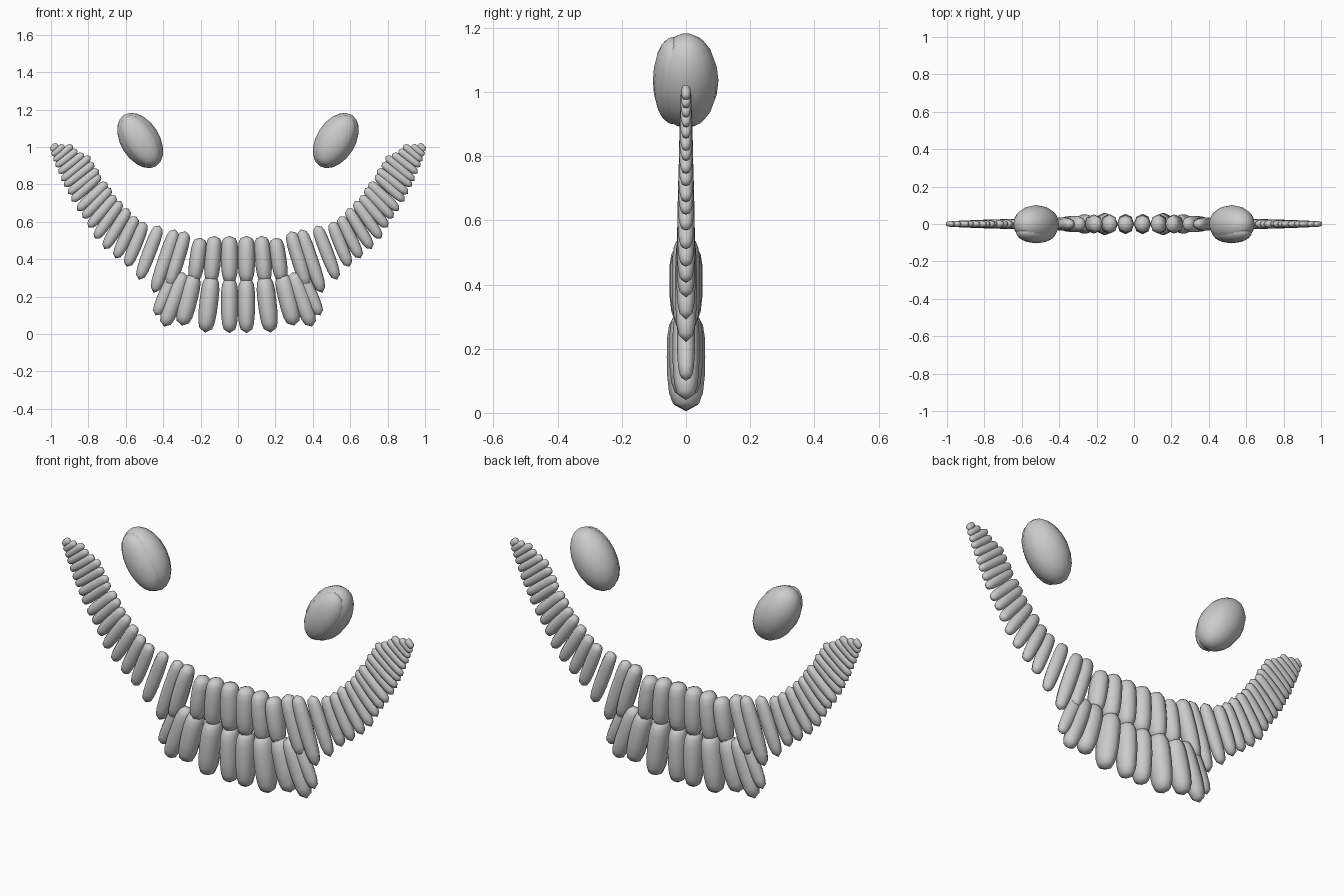
import bpy, bmesh, math
from mathutils import Vector, Matrix

if "Cube" in bpy.data.objects:
    bpy.data.objects.remove(bpy.data.objects["Cube"])


def finish(bm, name):
    bmesh.ops.recalc_face_normals(bm, faces=bm.faces)
    for f in bm.faces:
        f.smooth = True
    me = bpy.data.meshes.new(name)
    bm.to_mesh(me)
    bm.free()
    ob = bpy.data.objects.new(name, me)
    bpy.context.collection.objects.link(ob)
    return ob


# Tooth silhouette: (position along length, relative radius)
PROFILE = [(0.07, 0.68), (0.18, 0.88), (0.36, 0.98), (0.55, 1.0), (0.75, 0.98), (0.88, 0.88), (0.95, 0.68)]
SIDES = 8


def tooth(name, bottom, top, half_w, half_d):
    """Pointed rounded peg running from bottom to top in the xz plane."""
    b, t = Vector((bottom[0], 0, bottom[1])), Vector((top[0], 0, top[1]))
    axis = t - b
    side = Vector((axis.z, 0, -axis.x)).normalized()
    bm = bmesh.new()
    rings = []
    for s, r in PROFILE:
        ring = []
        for k in range(SIDES):
            a = 2 * math.pi * k / SIDES
            ring.append(bm.verts.new(b + axis * s + side * (half_w * r * math.cos(a))
                                     + Vector((0, half_d * r * math.sin(a), 0))))
        rings.append(ring)
    low, high = bm.verts.new(b), bm.verts.new(t)
    for k in range(SIDES):
        n = (k + 1) % SIDES
        for r0, r1 in zip(rings, rings[1:]):
            bm.faces.new((r0[k], r0[n], r1[n], r1[k]))
        bm.faces.new((low, rings[0][n], rings[0][k]))
        bm.faces.new((high, rings[-1][k], rings[-1][n]))
    return finish(bm, name)


# Upper row on one side: bottom x, bottom z, top x, top z
UPPER = [
    (.045, .27, .045, .525), (.145, .27, .125, .525), (.235, .28, .20, .515),
    (.37, .25, .28, .55), (.45, .22, .335, .56), (.53, .29, .42, .58),
    (.595, .36, .50, .60), (.655, .405, .545, .63), (.715, .455, .585, .67),
    (.765, .51, .625, .71), (.80, .57, .655, .74), (.83, .62, .68, .78),
    (.86, .66, .70, .81), (.89, .71, .735, .85), (.91, .75, .745, .88),
    (.93, .79, .77, .915), (.945, .82, .79, .95), (.96, .86, .825, .965),
    (.975, .895, .86, .985), (.985, .925, .885, 1.01), (.995, .955, .93, 1.01),
    (1.0, .98, .965, 1.015),
]
# Lower row on one side
LOWER = [
    (.045, .005, .045, .30), (.175, .008, .14, .31), (.30, .045, .235, .32),
    (.395, .04, .29, .33), (.44, .10, .33, .34),
]
LOWER_DEPTH = [.055, .06, .052, .042, .028]

for sign, label in ((-1, "left"), (1, "right")):
    for i, (bx, bz, tx, tz) in enumerate(UPPER):
        if i < 5:
            w, d = .046 - .002 * i, (.05, .052, .05, .044, .034)[i]
        else:
            f = (i - 5) / 16
            w, d = .036 - .018 * f, .030 - .015 * f
        tooth(f"upper_tooth_{label}_{i + 1}", (sign * bx, bz), (sign * tx, tz), w, d)
    for i, (bx, bz, tx, tz) in enumerate(LOWER):
        tooth(f"lower_tooth_{label}_{i + 1}", (sign * bx, bz), (sign * tx, tz),
              (.046, .05, .05, .045, .036)[i], LOWER_DEPTH[i])

    # Eye: tilted ellipsoid with a thin lens set in its front
    tilt = Matrix.Rotation(sign * math.radians(32), 4, 'Y')
    for name, y, size in (("eye", 0, (.104, .101, .162)), ("eye_lens", -.042, (.086, .061, .15))):
        bm = bmesh.new()
        bmesh.ops.create_uvsphere(bm, u_segments=16, v_segments=10, radius=1)
        m = (Matrix.Translation((sign * .523, y, 1.035)) @ tilt
             @ Matrix.Diagonal((*size, 1)))
        bmesh.ops.transform(bm, matrix=m, verts=bm.verts)
        finish(bm, f"{name}_{label}")
